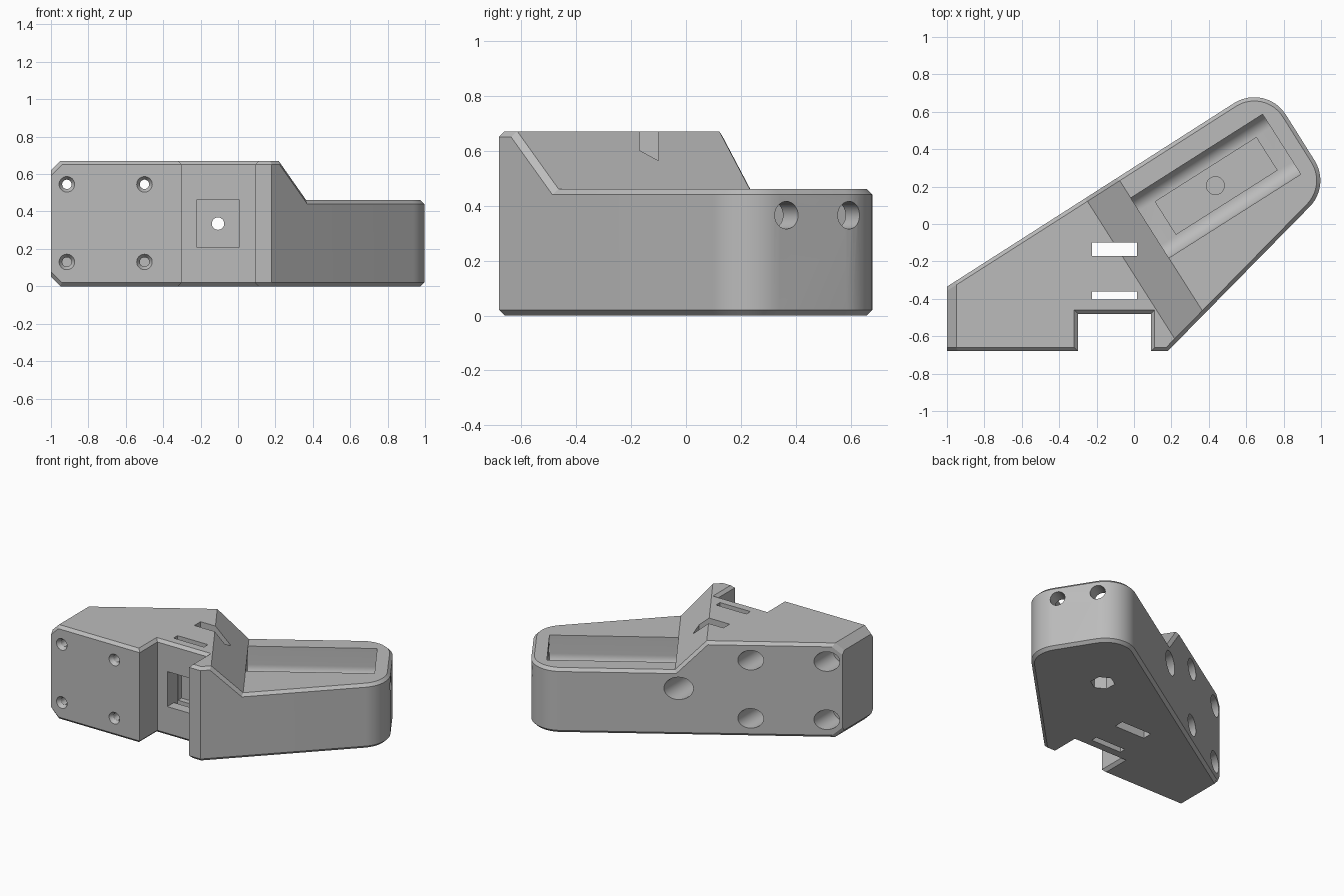
import bpy, bmesh
from math import cos, sin, tan, pi, radians
from mathutils import Matrix, Vector

if "Cube" in bpy.data.objects:
    bpy.data.objects.remove(bpy.data.objects["Cube"], do_unlink=True)

grey = bpy.data.materials.new("plain_grey")
grey.use_nodes = True
grey.diffuse_color = (0.5, 0.5, 0.5, 1)
grey.node_tree.nodes["Principled BSDF"].inputs["Base Color"].default_value = (0.5, 0.5, 0.5, 1)

X, Y, Z = Vector((1, 0, 0)), Vector((0, 1, 0)), Vector((0, 0, 1))
ARM = radians(32.4)
U = Vector((cos(ARM), sin(ARM), 0))      # along the angled arm
V = Vector((-sin(ARM), cos(ARM), 0))     # across the angled arm
TOP, LOW = 0.67, 0.46


def frame(x_axis, y_axis, z_axis, origin):
    m = Matrix((x_axis, y_axis, z_axis)).transposed().to_4x4()
    return Matrix.Translation(origin) @ m


def prism(outline, depth, matrix=Matrix(), taper=1.0):
    """Extrude a 2D outline along local z."""
    bm = bmesh.new()
    a = [bm.verts.new((x, y, 0)) for x, y in outline]
    b = [bm.verts.new((x * taper, y * taper, depth)) for x, y in outline]
    bm.faces.new(a)
    bm.faces.new(b)
    n = len(a)
    for i in range(n):
        j = (i + 1) % n
        bm.faces.new((a[i], a[j], b[j], b[i]))
    bm.transform(matrix)
    bmesh.ops.recalc_face_normals(bm, faces=bm.faces)
    return bm


def to_object(bm, name):
    mesh = bpy.data.meshes.new(name)
    bm.to_mesh(mesh)
    bm.free()
    mesh.materials.append(grey)
    obj = bpy.data.objects.new(name, mesh)
    bpy.context.collection.objects.link(obj)
    return obj


def circle(r, n=32):
    return [(r * cos(2 * pi * i / n), r * sin(2 * pi * i / n)) for i in range(n)]


def rect(x0, x1, y0, y1):
    return [(x0, y0), (x1, y0), (x1, y1), (x0, y1)]


def fillet(prev, corner, nxt, r, steps=12):
    """Points of a rounded convex corner, counter-clockwise."""
    p, c, q = Vector(prev), Vector(corner), Vector(nxt)
    d1, d2 = (p - c).normalized(), (q - c).normalized()
    half = d1.angle(d2) / 2
    centre = c + (d1 + d2).normalized() * (r / sin(half))
    start = c + d1 * (r / tan(half)) - centre
    sweep = pi - 2 * half
    pts = []
    for i in range(steps + 1):
        t = sweep * i / steps
        pts.append((centre.x + start.x * cos(t) - start.y * sin(t),
                    centre.y + start.x * sin(t) + start.y * cos(t)))
    return pts


# Body outline with a front notch and a rounded arm end
toe, side, end, heel = (0.18, -0.68), (1.05, 0.205), (0.705, 0.755), (-1, -0.335)
outline = [(-1, -0.68), (-0.3, -0.68), (-0.3, -0.48), (0.09, -0.48), (0.09, -0.68), toe]
outline += fillet(toe, side, end, 0.2)
outline += fillet(side, end, heel, 0.2)
outline.append(heel)
bm = prism(outline, TOP)

# Lower the arm's top behind a ramp, and taper the narrow end
RAMP_TOP, RAMP_FOOT = -0.145, 0.06
for point, normal in ((U * RAMP_TOP, U), (U * RAMP_FOOT, U), (X * -0.95, X)):
    bmesh.ops.bisect_plane(bm, geom=bm.verts[:] + bm.edges[:] + bm.faces[:],
                           plane_co=point, plane_no=normal)
for v in bm.verts:
    upper = v.co.z > TOP / 2
    if upper and v.co.dot(U) > RAMP_FOOT - 0.01:
        v.co.z = LOW
    if v.co.x < -0.99:
        v.co.z += -0.05 if upper else 0.05
bm.normal_update()

# Chamfer the top and bottom rims
rim = []
for e in bm.edges:
    if len(e.link_faces) == 2 and not all(v.co.x < -0.99 for v in e.verts):
        flat = sorted(abs(f.normal.z) for f in e.link_faces)
        if flat[0] < 0.01 and flat[1] > 0.3:
            rim.append(e)
bmesh.ops.bevel(bm, geom=rim, offset=0.02, offset_type='OFFSET', segments=1,
                profile=0.5, affect='EDGES', clamp_overlap=False)
bmesh.ops.recalc_face_normals(bm, faces=bm.faces)
body = to_object(bm, "angled_bracket_body")

cutters = []


def cut(*args, **kw):
    cutters.append(to_object(prism(*args, **kw), "cutter"))


def along_y(x, y, z):
    return frame(Z, X, Y, (x, y, z))


def along_arm(u, v, z):
    return frame(V, Z, U, U * u + V * v + Z * z)


# Four screw holes: countersunk in front, counterbored from the back
for x in (-0.915, -0.5):
    for z in (0.13, 0.545):
        cut(circle(0.025), 0.5, along_y(x, -0.75, z))
        cut(circle(0.045), 0.03, along_y(x, -0.685, z), taper=0.55)
        cut(circle(0.07), 1.2, along_y(x, -0.45, z))

# Notch recess with its own hole and back bore
cut(rect(-0.125, 0.125, -0.115, 0.115), 0.2, along_y(-0.107, -0.52, 0.335))
cut(circle(0.033), 0.7, along_y(-0.107, -0.4, 0.335))
cut(circle(0.08), 0.6, along_y(-0.107, 0.0, 0.335))

# Strap slots running top to bottom
for y0, y1 in ((-0.405, -0.36), (-0.17, -0.1)):
    cut(rect(-0.225, 0.015, y0, y1), 1, Matrix.Translation((0, 0, -0.1)))

# Arm trough with a rounded floor
FLOOR, W = 0.25, 0.19
c0, c1 = (-W, FLOOR), (W, FLOOR)
trough = [(W, 0.6), (-W, 0.6)]
trough += fillet((-W, 0.6), c0, c1, 0.08) + fillet(c0, c1, (W, 0.6), 0.08)
cut(trough, 0.835, along_arm(0.06, -0.063, 0))

# Sunken floor panel, screw hole and nut pocket below it
arm = frame(U, V, Z, (0, 0, 0))
centre = U * 0.477 + V * -0.06
cut(rect(0.16, 0.8, -0.167, 0.04), 0.2, Matrix.Translation((0, 0, 0.2)) @ arm)
cut(circle(0.048), 0.2, Matrix.Translation(centre + Z * 0.13))
cut(circle(0.08, 6), 0.2, Matrix.Translation(centre - Z * 0.1) @ arm)

# Two end holes opening into the trough
for v in (-0.2, 0.07):
    cut(circle(0.05), 0.3, along_arm(0.83, v, 0.365))

# Apply all cuts
bpy.ops.object.select_all(action='DESELECT')
bpy.context.view_layer.objects.active = body
body.select_set(True)
for c in cutters:
    c.hide_render = True
    mod = body.modifiers.new("cut", 'BOOLEAN')
    mod.operation, mod.solver, mod.object = 'DIFFERENCE', 'EXACT', c
    bpy.ops.object.modifier_apply(modifier=mod.name)
    bpy.data.objects.remove(c, do_unlink=True)
bpy.ops.object.shade_smooth_by_angle(angle=radians(25))
